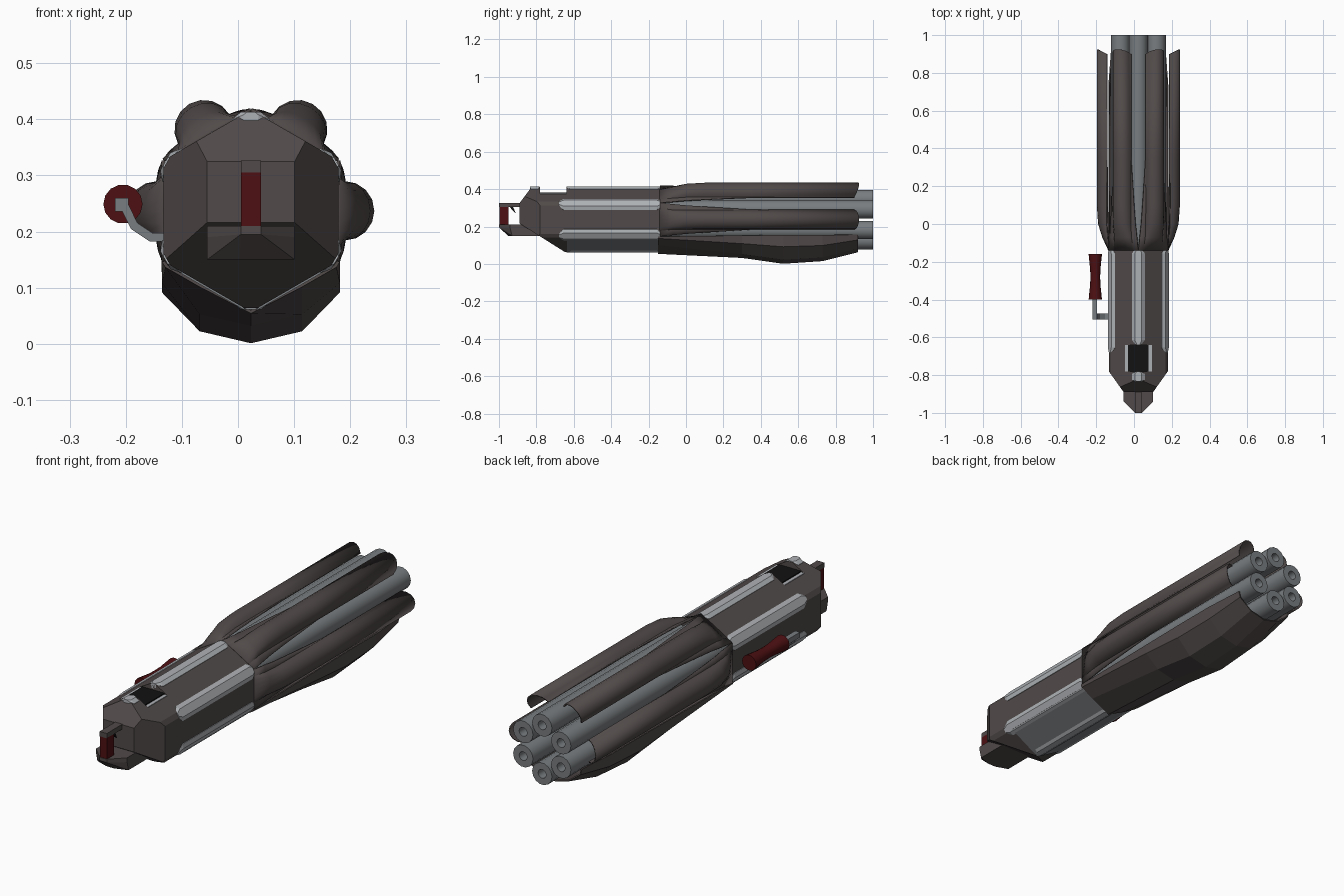
import bpy, bmesh, math
from mathutils import Vector

if "Cube" in bpy.data.objects:
    bpy.data.objects.remove(bpy.data.objects["Cube"])

CX, CZ = 0.023, 0.237      # axis of the gun
R, A = 0.18, 0.156         # hexagon corner radius and flat distance


def material(name, rgb):
    m = bpy.data.materials.new(name)
    m.diffuse_color = (*rgb, 1)
    m.use_nodes = True
    m.node_tree.nodes["Principled BSDF"].inputs["Base Color"].default_value = m.diffuse_color
    return m


BROWN = material("brown_casing", (0.082, 0.068, 0.067))
STEEL = material("barrel_steel", (0.19, 0.205, 0.215))
LIGHT = material("light_strip", (0.42, 0.44, 0.46))
RED = material("dark_red_grip", (0.075, 0.005, 0.006))
BLACK = material("black", (0.006, 0.006, 0.006))


def finish(name, bm, mat, smooth=None, recalc=True):
    if recalc:
        bmesh.ops.recalc_face_normals(bm, faces=bm.faces[:])
    me = bpy.data.meshes.new(name)
    bm.to_mesh(me)
    bm.free()
    me.materials.append(mat)
    if smooth:
        me.shade_smooth()
        me.set_sharp_from_angle(angle=math.radians(smooth))
    ob = bpy.data.objects.new(name, me)
    bpy.context.collection.objects.link(ob)
    return ob


def polar(angle, t, r, y):
    """Point at radius r along the angle, shifted t sideways."""
    a = math.radians(angle)
    return Vector((CX + r * math.cos(a) - t * math.sin(a), y,
                   CZ + r * math.sin(a) + t * math.cos(a)))


def loft(name, rings, mat, closed=True, caps=True, smooth=None):
    bm = bmesh.new()
    vs = [[bm.verts.new(p) for p in ring] for ring in rings]
    n = len(vs[0])
    for a, b in zip(vs, vs[1:]):
        for i in range(n if closed else n - 1):
            j = (i + 1) % n
            bm.faces.new((a[i], a[j], b[j], b[i]))
    if closed and caps:
        bm.faces.new(vs[0])
        bm.faces.new(vs[-1])
    return finish(name, bm, mat, smooth)


def hull(name, points, mat):
    bm = bmesh.new()
    for p in points:
        bm.verts.new(p)
    bmesh.ops.convex_hull(bm, input=bm.verts[:])
    bmesh.ops.dissolve_limit(bm, angle_limit=0.01, verts=bm.verts[:], edges=bm.edges[:])
    return finish(name, bm, mat)


def box(name, x0, x1, y0, y1, z0, z1, mat):
    return hull(name, [(x, y, z) for x in (x0, x1) for y in (y0, y1) for z in (z0, z1)], mat)


def circle(cx, cz, r, y, n):
    return [(cx + r * math.cos(2 * math.pi * i / n), y, cz + r * math.sin(2 * math.pi * i / n))
            for i in range(n)]


# Hexagonal casing: prism trimmed by planes at the front, underside and corners
bm = bmesh.new()
rings = [[bm.verts.new(polar(30 + 60 * k, 0, R, y)) for k in range(6)] for y in (-0.89, -0.14)]
for k in range(6):
    j = (k + 1) % 6
    bm.faces.new((rings[0][k], rings[0][j], rings[1][j], rings[1][k]))
bm.faces.new(rings[0])
bm.faces.new(rings[1])
cuts = [((CX + A, -0.78, CZ), (0.11, -0.078, 0)),
        ((CX - A, -0.78, CZ), (-0.11, -0.078, 0)),
        ((CX, -0.89, 0.325), (0, -0.08, 0.06)),
        ((CX, -0.78, 0.147), (0, -0.088, -0.14))]
cuts += [(polar(30 + 60 * k, 0, 0.173, 0), polar(30 + 60 * k, 0, 1, 0) - polar(0, 0, 0, 0)) for k in range(6)]
for co, no in cuts:
    bmesh.ops.bisect_plane(bm, geom=bm.verts[:] + bm.edges[:] + bm.faces[:], dist=1e-5,
                           plane_co=co, plane_no=Vector(no).normalized(), clear_outer=True)
    bmesh.ops.holes_fill(bm, edges=[e for e in bm.edges if e.is_boundary], sides=0)
casing = finish("casing", bm, BROWN)

# Notch in the top with the black feed plate
cutter = box("notch_cutter", CX - 0.2, CX + 0.2, -0.78, -0.64, 0.375, 0.5, BROWN)
cutter.hide_render = True
cutter.hide_viewport = True
mod = casing.modifiers.new("notch", 'BOOLEAN')
mod.operation = 'DIFFERENCE'
mod.solver = 'EXACT'
mod.object = cutter
box("notch_floor", CX - 0.071, CX + 0.071, -0.78, -0.64, 0.373, 0.378, LIGHT)
box("feed_plate", CX - 0.055, CX + 0.055, -0.785, -0.637, 0.376, 0.383, BLACK)


# Light strips along the casing corners, with pointed ends
def strip(name, angle, y0, y1, taper=0.025):
    pts = []
    for y, s in ((y0, 0.4), (y0 + taper, 1), (y1 - taper, 1), (y1, 0.4)):
        for t in (-1, 1):
            pts += [polar(angle, t * 0.018 * s, 0.176, y), polar(angle, t * 0.034 * s, 0.176 - 0.013 * s, y),
                    polar(angle, t * 0.03 * s, 0.15, y)]
    hull(name, pts, LIGHT)


for k, a in enumerate((30, 150, 210, 330, 270)):
    strip(f"corner_strip_{k}", a, -0.64 if a == 270 else -0.68, -0.13)
strip("top_strip", 90, -0.64, -0.13)
strip("top_strip_front", 90, -0.835, -0.782, 0.01)

# Grey plates on the two lower faces
for a in (240, 300):
    hull(f"lower_plate_{a}", [polar(a, t, r, y) for t in (-0.078, 0.078)
                              for r in (0.15, 0.159) for y in (-0.635, -0.15)], STEEL)

# Six hollow barrels
for k in range(6):
    c = polar(30 + 60 * k, 0, 0.11, 0)
    loft(f"barrel_{k}", [circle(c.x, c.z, r, y, 14) for r, y in
                         ((0.05, -0.14), (0.05, 1.0), (0.02, 1.0), (0.02, 0.85))], STEEL, smooth=40)

# Four curved covers growing out of the upper hexagon faces
# columns: y, wing half width, wing radius, arc half width, arc base, arc height
SECTIONS = [(-0.14, 0.09, A, 0.06, A, 0), (-0.07, 0.083, 0.158, 0.05, 0.16, 0.028),
            (0.0, 0.076, 0.161, 0.05, 0.166, 0.044), (0.1, 0.069, 0.163, 0.05, 0.167, 0.05),
            (0.35, 0.052, 0.165, 0.05, 0.167, 0.05), (0.9, 0.052, 0.165, 0.05, 0.167, 0.05)]
for a in (0, 60, 120, 180):
    rings = []
    for y, w, wr, hw, base, h in SECTIONS:
        ring = [polar(a, -w, wr, y)]
        for i in range(9):
            s = math.pi * i / 8
            tip = 0.025 * math.sin(s) if y == 0.9 else 0
            ring.append(polar(a, -hw * math.cos(s), base + h * math.sin(s), y + tip))
        rings.append(ring + [polar(a, w, wr, y)])
    cover = loft(f"barrel_cover_{a}", rings, BROWN, closed=False, smooth=30)
    sol = cover.modifiers.new("thickness", 'SOLIDIFY')
    sol.thickness = 0.006
    sol.offset = 0

# Faceted lower shroud: y, then half profile (x, z) from rim to keel
SHROUD = [(-0.15, (A, 0.147), (0.15, 0.138), (0.09, 0.104), (0, 0.057)),
          (0.3, (A, 0.152), (A, 0.11), (0.09, 0.055), (0, 0.035)),
          (0.52, (A, 0.155), (A, 0.093), (0.09, 0.025), (0, 0.004)),
          (0.73, (A, 0.155), (0.15, 0.1), (0.085, 0.037), (0, 0.018)),
          (0.92, (0.142, 0.157), (0.135, 0.13), (0.075, 0.085), (0, 0.066))]
rings = []
for y, *half in SHROUD:
    prof = [(-x, z) for x, z in half] + list(reversed(half[:-1]))
    rings.append([(CX + x, y, z) for x, z in prof])
shroud = loft("lower_shroud", rings, BROWN, closed=False)
sol = shroud.modifiers.new("thickness", 'SOLIDIFY')
sol.thickness = 0.006
sol.offset = 0

# Front grip: lower lip, upper arm, red handle and trigger
hull("grip_lip", [(CX + s * x, y, z) for s in (-1, 1) for x, y, z in
                  ((0.078, -0.88, 0.21), (0.078, -0.94, 0.21), (0.018, -1.0, 0.21), (0.018, -1.0, 0.195),
                   (0.078, -0.94, 0.19), (0.078, -0.93, 0.15), (0.078, -0.78, 0.15), (0.02, -0.95, 0.15))], BROWN)
box("grip_arm", CX - 0.018, CX + 0.018, -1.0, -0.88, 0.305, 0.327, BROWN)
box("grip_handle", CX - 0.018, CX + 0.018, -0.998, -0.95, 0.205, 0.307, RED)
hull("trigger", [(CX + x, y, z) for x in (-0.006, 0.006) for y, z in
                 ((-0.945, 0.306), (-0.925, 0.306), (-0.91, 0.27))], BLACK)

# Side crank: bent steel arm and waisted red grip
path = [(-0.125, 0.19), (-0.155, 0.19), (-0.185, 0.21), (-0.207, 0.255)]
normals = [(0, 1), (0.3, 0.95), (0.7, 0.7), (0.87, 0.5)]
loft("crank_arm", [[(x + s * nx * 0.008, y, z + s * nz * 0.008) for s, y in
                    ((-1, -0.505), (1, -0.505), (1, -0.475), (-1, -0.475))]
                   for (x, z), (nx, nz) in zip(path, normals)], STEEL)
box("crank_pin", -0.219, -0.195, -0.505, -0.39, 0.236, 0.26, STEEL)
loft("crank_grip", [circle(-0.205, 0.249, r, y, 14) for r, y in
                    ((0.035, -0.4), (0.034, -0.385), (0.027, -0.32), (0.026, -0.28),
                     (0.027, -0.24), (0.034, -0.175), (0.035, -0.16))], RED, smooth=40)
